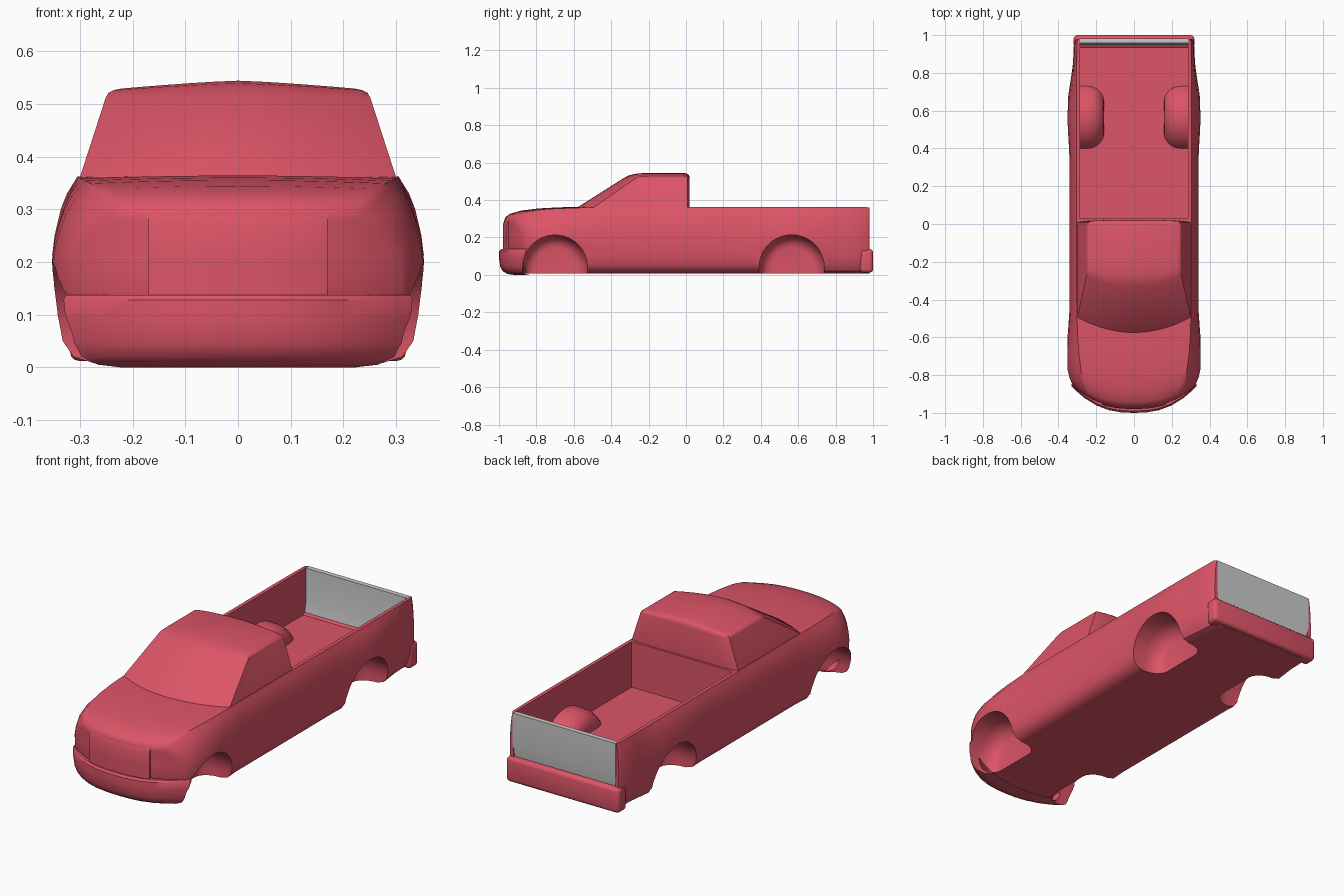
import bpy, bmesh, math

if "Cube" in bpy.data.objects:
    bpy.data.objects.remove(bpy.data.objects["Cube"], do_unlink=True)


def material(name, colour):
    m = bpy.data.materials.new(name)
    m.use_nodes = True
    m.diffuse_color = colour
    m.node_tree.nodes["Principled BSDF"].inputs["Base Color"].default_value = colour
    return m


red = material("red paint", (0.72, 0.09, 0.135, 1))
grey = material("grey panel", (0.6, 0.6, 0.6, 1))


def shell(name, A, B, C, point, mat=red):
    """Closed skin of a three-way lattice whose corners come from point(a, b, c)."""
    bm = bmesh.new()
    verts = {}

    def vert(i, j, k):
        if (i, j, k) not in verts:
            verts[i, j, k] = bm.verts.new(point(A[i], B[j], C[k]))
        return verts[i, j, k]

    na, nb, nc = len(A) - 1, len(B) - 1, len(C) - 1
    for p, q, r, order in ((na, nb, nc, (0, 1, 2)), (nb, nc, na, (2, 0, 1)), (na, nc, nb, (0, 2, 1))):
        for w in (0, r):
            for u in range(p):
                for v in range(q):
                    quad = []
                    for du, dv in ((0, 0), (1, 0), (1, 1), (0, 1)):
                        t = (u + du, v + dv, w)
                        quad.append(vert(*[t[o] for o in order]))
                    bm.faces.new(quad)
    bmesh.ops.recalc_face_normals(bm, faces=bm.faces)
    me = bpy.data.meshes.new(name)
    bm.to_mesh(me)
    bm.free()
    me.materials.append(mat)
    ob = bpy.data.objects.new(name, me)
    bpy.context.collection.objects.link(ob)
    return ob


def box(name, x0, x1, y0, y1, z0, z1, mat=red):
    return shell(name, (x0, x1), (y0, y1), (z0, z1), lambda x, y, z: (x, y, z), mat)


def activate(ob):
    bpy.ops.object.select_all(action='DESELECT')
    ob.select_set(True)
    bpy.context.view_layer.objects.active = ob


def apply_all(ob):
    activate(ob)
    for m in list(ob.modifiers):
        bpy.ops.object.modifier_apply(modifier=m.name)


def combine(ob, other, operation):
    m = ob.modifiers.new("cut", 'BOOLEAN')
    m.operation, m.solver, m.object = operation, 'EXACT', other
    apply_all(ob)


def bevel(ob, width, segments=3):
    m = ob.modifiers.new("round", 'BEVEL')
    m.width, m.segments = width, segments
    apply_all(ob)


def arch(name, side, yc, radius, inner, outer, base):
    """Wheel housing: half round above the axle, straight below, rounded inner end."""
    bm = bmesh.new()
    depth = 0.09
    rings = []
    steps = [(outer, 1.0)]
    for i in range(6):
        a = i / 5 * math.pi / 2
        steps.append((inner + depth * (1 - math.sin(a)), 0.62 + 0.38 * math.cos(a)))
    for x, s in steps:
        pts = [(radius * s, base)]
        for i in range(25):
            a = math.pi * i / 24
            pts.append((radius * s * math.cos(a), 0.04 + radius * s * math.sin(a)))
        pts.append((-radius * s, base))
        rings.append([bm.verts.new((side * x, yc + y, z)) for y, z in pts])
    for r, q in zip(rings, rings[1:]):
        for i in range(len(r)):
            j = (i + 1) % len(r)
            bm.faces.new((r[i], r[j], q[j], q[i]))
    bm.faces.new(rings[0])
    bm.faces.new(rings[-1])
    bmesh.ops.recalc_face_normals(bm, faces=bm.faces)
    me = bpy.data.meshes.new(name)
    bm.to_mesh(me)
    bm.free()
    me.materials.append(red)
    ob = bpy.data.objects.new(name, me)
    bpy.context.collection.objects.link(ob)
    ob.hide_render = True
    return ob


ACROSS = [-1, -0.93, -0.8, -0.6, -0.4, -0.2, 0, 0.2, 0.4, 0.6, 0.8, 0.93, 1]

# Body: stations of y, widest half width, rail half width, top height, nose curve
stations = [
    (0.98, 0.307, 0.294, 0.36, 0), (0.965, 0.318, 0.302, 0.362, 0),
    (0.85, 0.323, 0.304, 0.362, 0), (0.77, 0.334, 0.305, 0.362, 0),
    (0.68, 0.348, 0.305, 0.362, 0), (0.56, 0.354, 0.305, 0.362, 0),
    (0.42, 0.345, 0.305, 0.362, 0), (0.33, 0.341, 0.305, 0.362, 0),
    (-0.45, 0.341, 0.303, 0.362, 0), (-0.6, 0.352, 0.298, 0.358, 0),
    (-0.7, 0.355, 0.29, 0.354, 0), (-0.79, 0.352, 0.28, 0.349, 0.02),
    (-0.88, 0.342, 0.265, 0.338, 0.06), (-0.94, 0.33, 0.25, 0.321, 0.1),
    (-0.965, 0.32, 0.235, 0.303, 0.115), (-0.972, 0.312, 0.225, 0.285, 0.12),
]
# Side profile: height, width factor below the waist, blend towards the rail above it
profile = [(0.008, 0.79, 0), (0.02, 0.9, 0), (0.05, 0.96, 0), (0.1, 0.985, 0),
           (0.15, 0.997, 0), (0.2, 1, 0), (0.25, 1, 0.12), (0.3, 1, 0.36),
           (0.33, 1, 0.6), (0.352, 1, 0.88), (0.362, 1, 1)]


def body_point(st, u, pr):
    y, wide, rail, top, bow = st
    z, low, blend = pr
    x = u * (wide * low - (wide - rail) * blend)
    if z > 0.2:
        z = 0.2 + (z - 0.2) * (top - 0.2) / 0.162
    y += bow * (abs(x) / 0.33) ** 2.5 + bow * 0.8 * max(0, 0.12 - z) / 0.12
    if blend == 1 and y < -0.5:
        z += 0.006 * (1 - u * u)
    return x, y, z


body = shell("truck_body", stations, ACROSS, profile, body_point)

# Front bumper: height, front y, half width
bumper_rows = [(0, -0.92, 0.25), (0.005, -0.955, 0.28), (0.02, -0.98, 0.3),
               (0.045, -0.993, 0.318), (0.09, -1, 0.328), (0.128, -0.999, 0.331),
               (0.137, -0.99, 0.327)]


def bumper_point(back, u, row):
    z, y, w = row
    return u * w, y + back + 0.14 * abs(u * w / 0.33) ** 2.5, z


front_bumper = shell("front_bumper", (0, 0.05), ACROSS, bumper_rows, bumper_point)

# Cargo bed, open at the tail, with wheel humps and housings
bed = box("bed_cutter", -0.286, 0.286, 0.03, 1.1, 0.13, 0.5)
combine(body, bed, 'DIFFERENCE')
helpers = [bed]
for side in (-1, 1):
    hump = arch("hump", side, 0.565, 0.188, 0.158, 0.3, 0.03)
    combine(body, hump, 'UNION')
    well = arch("rear_well", side, 0.565, 0.174, 0.172, 0.5, -0.1)
    front_well = arch("front_well", side, -0.7, 0.173, 0.172, 0.5, -0.1)
    combine(body, well, 'DIFFERENCE')
    combine(body, front_well, 'DIFFERENCE')
    combine(front_bumper, front_well, 'DIFFERENCE')
    helpers += [hump, well, front_well]
for h in helpers:
    bpy.data.objects.remove(h, do_unlink=True)

# Grille: centre panel standing slightly proud of the nose
grille = shell("grille_panel", (-0.979, -0.95), [u * 0.17 for u in ACROSS],
               (0.12, 0.2, 0.27, 0.29, 0.3),
               lambda y, x, z: (x, y + 0.12 * (abs(x) / 0.33) ** 2.5 + max(0, z - 0.27) * 0.4, z))

# Cab: height, half width, windscreen centre y, windscreen corner y, rear y, crown
levels = [(0.32, 0.312, -0.6, -0.53, 0.02, 0), (0.364, 0.299, -0.575, -0.49, 0.02, 0),
          (0.515, 0.251, -0.337, -0.275, 0.02, 0.003), (0.53, 0.246, -0.31, -0.255, 0.017, 0.009),
          (0.539, 0.236, -0.28, -0.235, 0.01, 0.013), (0.544, 0.222, -0.23, -0.2, -0.005, 0.015)]


def cab_point(level, u, rear):
    z, w, front, corner, back, crown = level
    y = back - 0.012 * u ** 8 if rear else front + (corner - front) * u * u
    return u * w, y, z - crown * abs(u) ** 1.3


cab = shell("cab", levels, ACROSS, (0, 1), cab_point)

# Tail: grey tailgate and red rear bumper
tailgate = shell("tailgate", (-0.29, 0.29), (0.957, 0.982), (0.128, 0.2, 0.36),
                 lambda x, y, z: (x, y - max(0, 0.2 - z) * 0.15, z), grey)
rear_bumper = box("rear_bumper", -0.319, 0.319, 0.93, 1.0, 0.012, 0.138)
bevel(rear_bumper, 0.018)

for ob in (body, front_bumper, grille, cab, tailgate, rear_bumper):
    activate(ob)
    bpy.ops.object.shade_smooth_by_angle(angle=math.radians(38))
